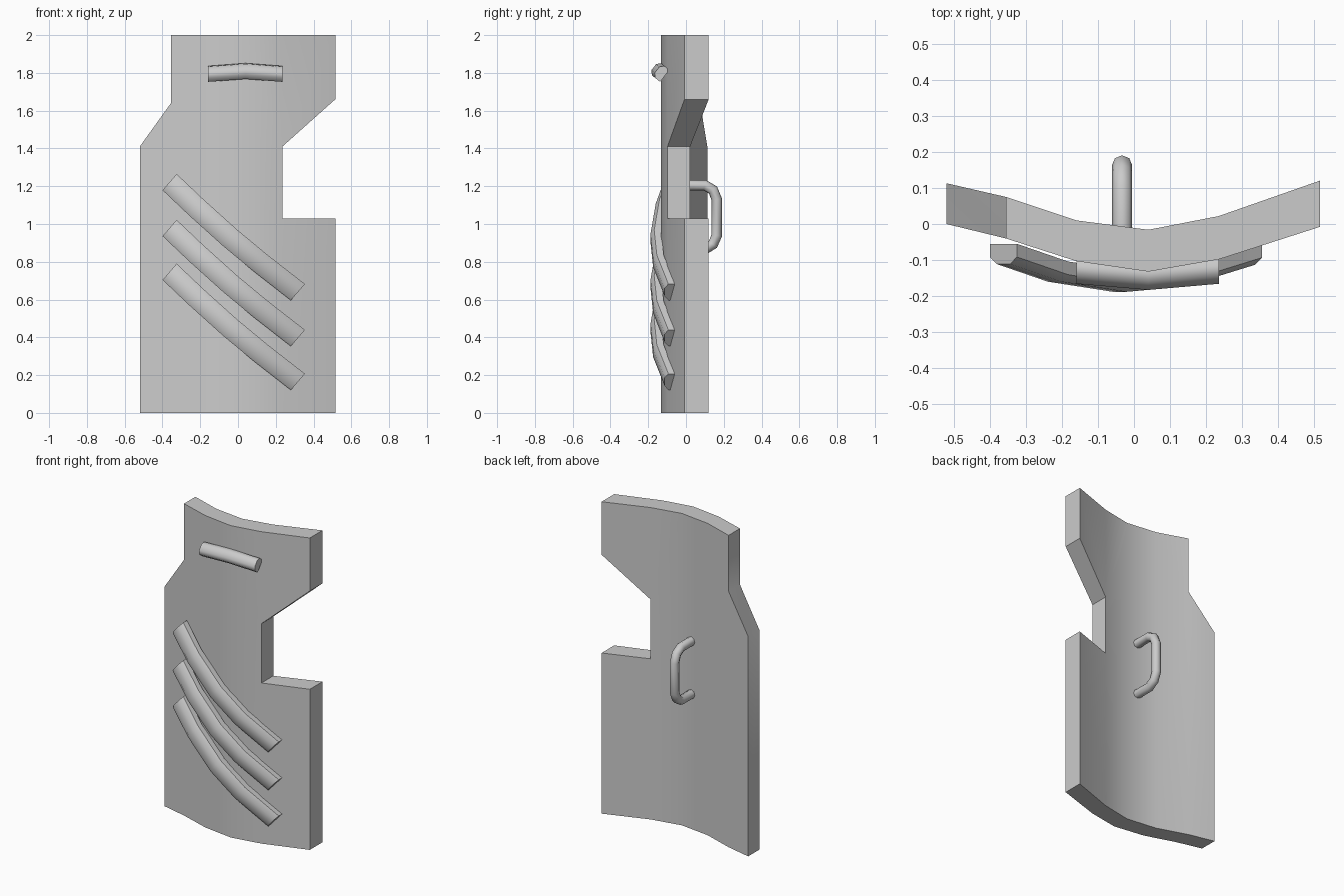
import bpy, bmesh
from mathutils import Vector as V

if "Cube" in bpy.data.objects:
    bpy.data.objects.remove(bpy.data.objects["Cube"])


def finish(name, bm, angle=0.7):
    bmesh.ops.recalc_face_normals(bm, faces=bm.faces)
    me = bpy.data.meshes.new(name)
    bm.to_mesh(me)
    bm.free()
    ob = bpy.data.objects.new(name, me)
    bpy.context.collection.objects.link(ob)
    bpy.ops.object.select_all(action='DESELECT')
    ob.select_set(True)
    bpy.context.view_layer.objects.active = ob
    bpy.ops.object.shade_smooth_by_angle(angle=angle)
    return ob


# Shield plate: vertical strips, front view outline, bent in plan
FRONT_Y = {-.52: 0, -.355: -.04, -.16: -.103, .04: -.132, .235: -.098, .515: -.008}
BACK_Y = {-.52: .113, -.355: .075, -.16: .01, .04: -.016, .235: .022, .515: .12}
STRIPS = [
    [(-.52, 0), (-.355, 0), (-.355, 1.64), (-.52, 1.41)],
    [(-.355, 0), (-.16, 0), (-.16, 2), (-.355, 2), (-.355, 1.64)],
    [(-.16, 0), (.04, 0), (.04, 2), (-.16, 2)],
    [(.04, 0), (.235, 0), (.235, 1.03), (.235, 1.41), (.235, 2), (.04, 2)],
    [(.235, 0), (.515, 0), (.515, 1.03), (.235, 1.03)],
    [(.235, 1.41), (.515, 1.66), (.515, 2), (.235, 2)],
]
bm = bmesh.new()
for strip in STRIPS:
    bm.faces.new([bm.verts.new((x, FRONT_Y[x], z)) for x, z in strip])
bmesh.ops.remove_doubles(bm, verts=bm.verts, dist=1e-4)
depth = {(round(v.co.x, 3), round(v.co.z, 3)): 0 for v in bm.verts}
ext = bmesh.ops.extrude_face_region(bm, geom=bm.faces[:], use_keep_orig=True)
for v in ext['geom']:
    if isinstance(v, bmesh.types.BMVert):
        v.co.y = BACK_Y[min(BACK_Y, key=lambda k: abs(k - v.co.x))]
finish("shield_plate", bm)


# Raised strips: rounded-front section moved along a bent path
def strip_bar(name, path, side, out, half_w, half_t):
    profile = [(-1, -1), (1, -1), (1, .3), (.5, 1), (-.5, 1), (-1, .3)]
    bm = bmesh.new()
    rings = [[bm.verts.new(V(p) + V(side) * a * half_w + V(out) * b * half_t)
              for a, b in profile] for p in path]
    n = len(profile)
    for r, s in zip(rings, rings[1:]):
        for i in range(n):
            bm.faces.new((r[i], r[(i + 1) % n], s[(i + 1) % n], s[i]))
    bm.faces.new(rings[0])
    bm.faces.new(rings[-1])
    finish(name, bm, .9)


# Three diagonal ribs
for i, dz in enumerate((0, .243, .475)):
    path = [(x, y, 1.222 - .866 * (x + .362) - sag - dz) for x, y, sag in (
        (-.362, -.083, 0), (-.22, -.132, .012), (-.04, -.16, .018),
        (.12, -.146, .012), (.317, -.085, -.005))]
    strip_bar(f"diagonal_rib_{i + 1}", path, (.655, 0, .756), (0, -1, 0), .057, .028)

# Brow ledge near the top
strip_bar("brow_ledge", [(-.16, -.133, 1.80), (.04, -.15, 1.815), (.235, -.133, 1.80)],
          (0, .61, .79), (0, -.79, .61), .04, .026)

# Rear grip: tube bent into a D
cu = bpy.data.curves.new("grip", 'CURVE')
cu.dimensions = '3D'
cu.bevel_depth = .028
cu.bevel_resolution = 2
cu.use_fill_caps = True
pts = [(-.03, 1.205), (.1, 1.205), (.143, 1.18), (.163, 1.13),
       (.163, .94), (.143, .893), (.1, .866), (-.03, .866)]
sp = cu.splines.new('POLY')
sp.points.add(len(pts) - 1)
for p, (y, z) in zip(sp.points, pts):
    p.co = (-.033, y, z, 1)
tmp = bpy.data.objects.new("grip_path", cu)
bpy.context.collection.objects.link(tmp)
bpy.context.view_layer.update()
bm = bmesh.new()
bm.from_mesh(tmp.to_mesh())
tmp.to_mesh_clear()
bpy.data.objects.remove(tmp)
bmesh.ops.remove_doubles(bm, verts=bm.verts, dist=1e-4)
finish("rear_grip", bm, .9)
